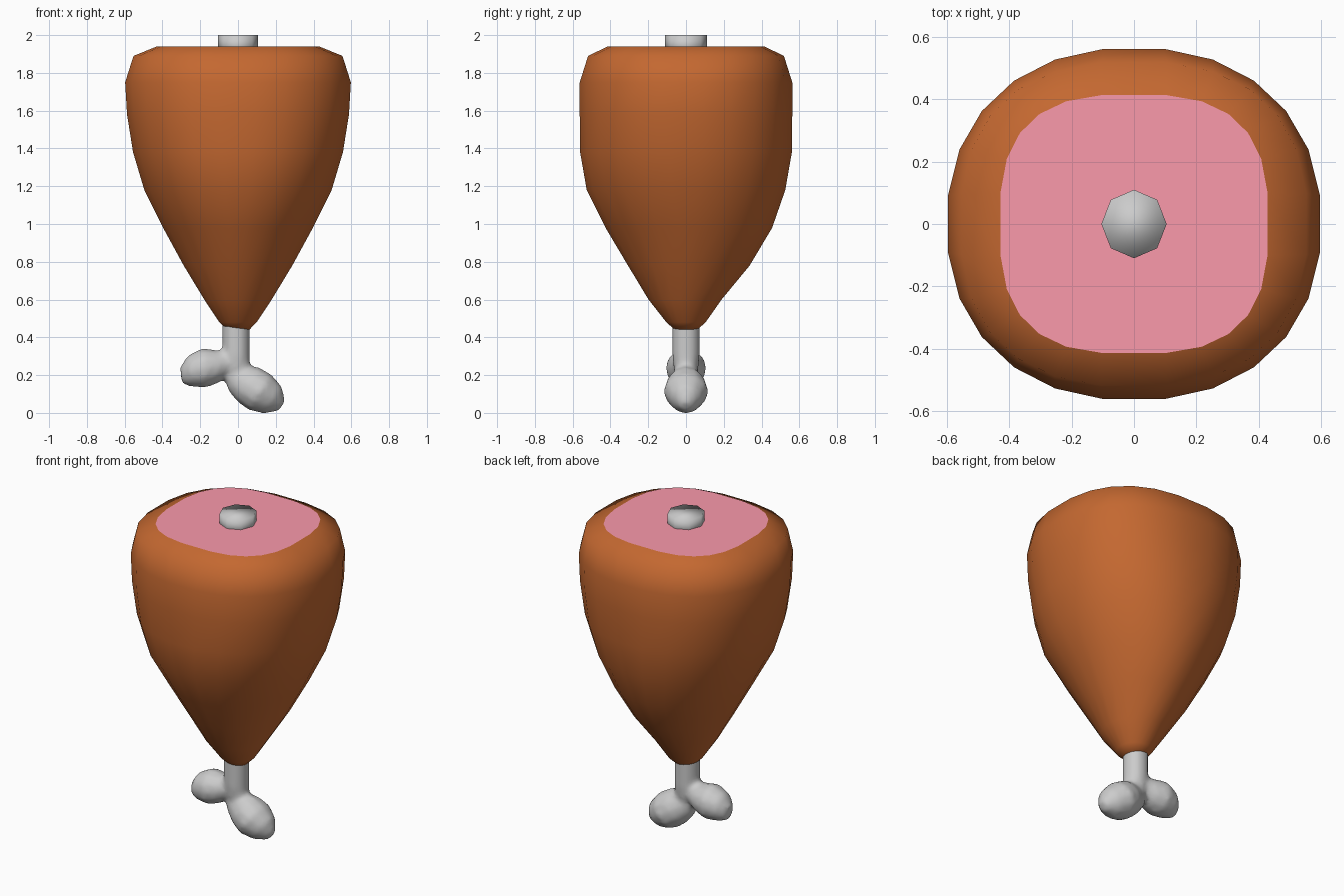
import bpy, bmesh, math
from mathutils import Vector

if "Cube" in bpy.data.objects:
    bpy.data.objects.remove(bpy.data.objects["Cube"])


def material(name, color):
    m = bpy.data.materials.new(name)
    m.diffuse_color = color
    m.use_nodes = True
    m.node_tree.nodes["Principled BSDF"].inputs["Base Color"].default_value = m.diffuse_color
    return m


def loft(name, rings, sides, mat=None, smooth=40, caps=(True, True), half_step=0.0):
    """Skin rings of (centre, u vector, v vector, superellipse power)."""
    bm = bmesh.new()
    loops = []
    for c, u, v, n in rings:
        c, u, v = Vector(c), Vector(u), Vector(v)
        loop = []
        for i in range(sides):
            a = 2 * math.pi * (i + half_step) / sides
            ca, sa = math.cos(a), math.sin(a)
            px = math.copysign(abs(ca) ** (2 / n), ca)
            py = math.copysign(abs(sa) ** (2 / n), sa)
            loop.append(bm.verts.new(c + u * px + v * py))
        loops.append(loop)
    for a, b in zip(loops, loops[1:]):
        for i in range(sides):
            j = (i + 1) % sides
            bm.faces.new((a[i], a[j], b[j], b[i]))
    if caps[0]:
        bm.faces.new(loops[0][::-1])
    if caps[1]:
        bm.faces.new(loops[-1])
    bmesh.ops.recalc_face_normals(bm, faces=bm.faces)
    me = bpy.data.meshes.new(name)
    bm.to_mesh(me)
    bm.free()
    ob = bpy.data.objects.new(name, me)
    bpy.context.collection.objects.link(ob)
    if mat:
        me.materials.append(mat)
    bpy.ops.object.select_all(action='DESELECT')
    ob.select_set(True)
    bpy.context.view_layer.objects.active = ob
    bpy.ops.object.shade_smooth_by_angle(angle=math.radians(smooth))
    return ob


def flat_ring(z, rx, ry, n=2.0, x=0.0, y=0.0):
    return ((x, y, z), (rx, 0, 0), (0, ry, 0), n)


brown = material("roast_brown", (0.55, 0.138, 0.03, 1))
pink = material("meat_pink", (0.96, 0.32, 0.41, 1))

# Roasted meat: z, x radius, y radius, power, y offset
profile = [
    (0.44, 0.06, 0.06, 2.0, 0), (0.48, 0.10, 0.105, 2.0, 0),
    (0.60, 0.18, 0.195, 1.95, -0.005), (0.78, 0.29, 0.325, 1.9, 0.015),
    (0.98, 0.40, 0.445, 1.92, 0.015), (1.18, 0.50, 0.53, 2.05, 0),
    (1.38, 0.56, 0.565, 2.15, 0), (1.58, 0.592, 0.567, 2.22, 0),
    (1.75, 0.602, 0.567, 2.22, 0), (1.89, 0.557, 0.522, 2.45, 0),
    (1.94, 0.432, 0.417, 2.8, 0),
]
loft("meat", [flat_ring(z, rx, ry, n, 0, y) for z, rx, ry, n, y in profile], 24, brown,
     smooth=80, caps=(True, False), half_step=0.5)

# Cut face on top
loft("cut_face", [flat_ring(1.94, 0.432, 0.417, 2.8)], 24, pink, caps=(False, True), half_step=0.5)

# Bone stub on top
loft("bone_top", [flat_ring(1.90, 0.105, 0.11), flat_ring(2.0, 0.105, 0.11)], 8, smooth=180)

# Shank below, ending between the knuckles
shank = loft("bone_shank", [flat_ring(0.50, 0.073, 0.074, x=-0.01),
                            flat_ring(0.30, 0.073, 0.074, x=-0.01),
                            flat_ring(0.23, 0.075, 0.065, x=-0.01),
                            flat_ring(0.19, 0.05, 0.05, x=-0.005)], 12)


# Two rounded knuckles: x, z, in-plane radius, y radius
def knuckle(name, direction, stations):
    d = Vector(direction).normalized()
    side = Vector((0, 1, 0)).cross(d)
    return loft(name, [((x, 0, z), side * r, (0, ry, 0), 2) for x, z, r, ry in stations], 12)


right = knuckle("knuckle_right", (0.83, 0, -0.56),
                [(-0.045, 0.225, 0.05, 0.045), (-0.005, 0.185, 0.083, 0.07),
                 (0.055, 0.15, 0.108, 0.105), (0.115, 0.11, 0.113, 0.12),
                 (0.184, 0.068, 0.087, 0.084), (0.232, 0.036, 0.032, 0.032)])
left = knuckle("knuckle_left", (-1, 0, -0.08),
               [(0.02, 0.27, 0.05, 0.055), (-0.06, 0.262, 0.068, 0.068), (-0.11, 0.245, 0.088, 0.09),
                (-0.18, 0.238, 0.106, 0.11), (-0.258, 0.222, 0.084, 0.084), (-0.302, 0.2, 0.045, 0.04)])

# Fuse shank and knuckles into one softly blended bone
bpy.ops.object.select_all(action='DESELECT')
for ob in (shank, right, left):
    ob.modifiers.clear()
    ob.select_set(True)
bpy.context.view_layer.objects.active = shank
bpy.ops.object.join()
fuse = shank.modifiers.new("fuse", 'REMESH')
fuse.mode = 'VOXEL'
fuse.voxel_size = 0.016
fuse.use_smooth_shade = True
soften = shank.modifiers.new("soften", 'SMOOTH')
soften.factor = 0.5
soften.iterations = 5
